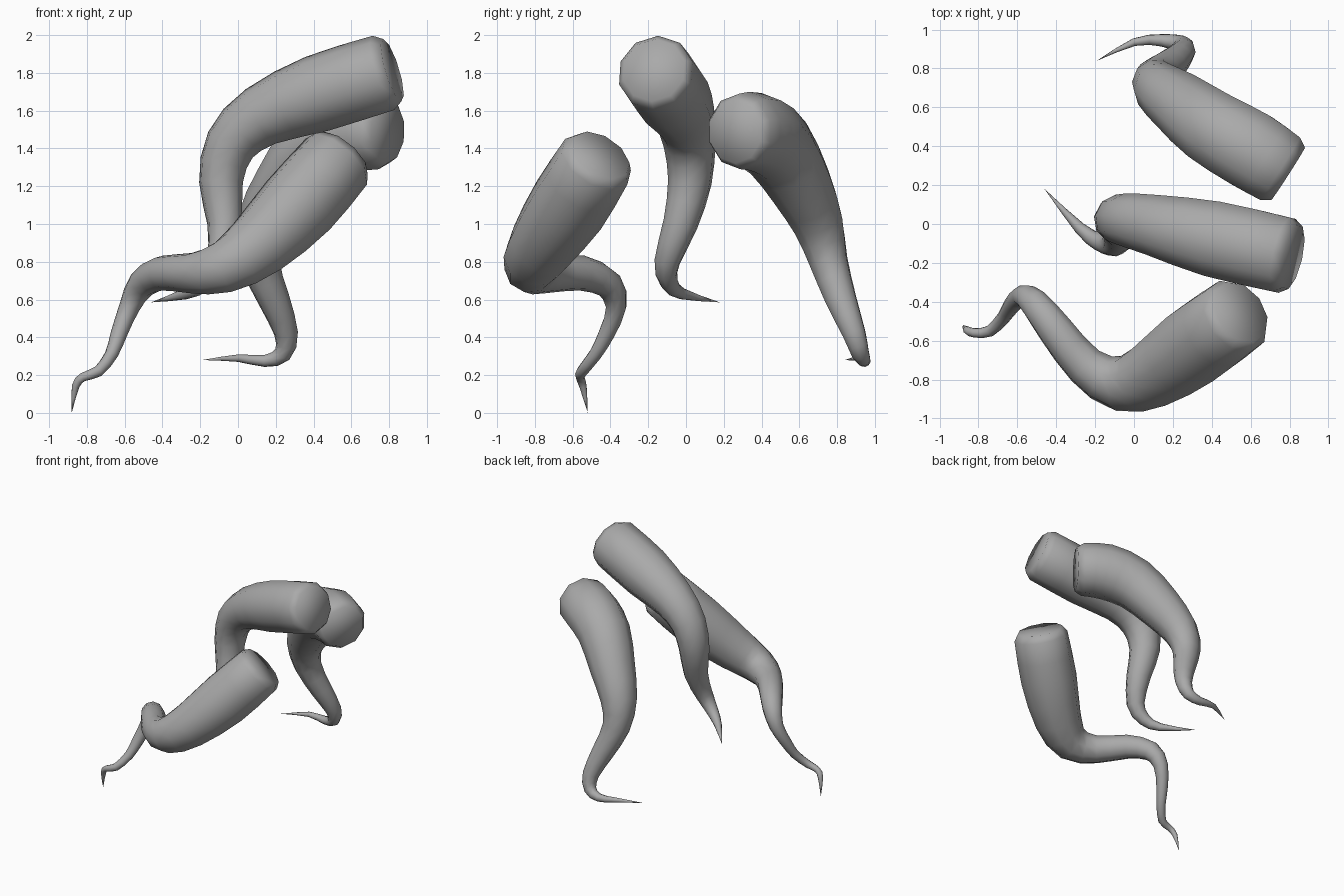
import bpy
import bmesh
import math
from mathutils import Vector

cube = bpy.data.objects.get("Cube")
if cube:
    bpy.data.objects.remove(cube, do_unlink=True)

SIDES = 10
STEPS = 2

skin = bpy.data.materials.new("plain_grey")
skin.use_nodes = True
grey = (0.4, 0.4, 0.4, 1)
skin.diffuse_color = grey
skin.node_tree.nodes["Principled BSDF"].inputs["Base Color"].default_value = grey


def smooth_path(stations):
    """Catmull-Rom through (x, y, z, radius) stations."""
    pts = [Vector(s) for s in stations]
    pts = [2 * pts[0] - pts[1]] + pts + [2 * pts[-1] - pts[-2]]
    path = []
    for a, b, c, d in zip(pts, pts[1:], pts[2:], pts[3:]):
        for i in range(STEPS):
            t = i / STEPS
            path.append(0.5 * (2 * b + (c - a) * t + (2 * a - 5 * b + 4 * c - d) * t**2
                               + (3 * b - a - 3 * c + d) * t**3))
    return path + [pts[-2]]


def tentacle(name, stations):
    path = smooth_path(stations)
    centres = [p.to_3d() for p in path]
    radii = [p.w for p in path]
    bm = bmesh.new()

    def ring(centre, u, v, r):
        angles = [math.tau * k / SIDES for k in range(SIDES)]
        return [bm.verts.new(centre + r * (math.cos(a) * u + math.sin(a) * v)) for a in angles]

    def bridge(a, b):
        for k in range(SIDES):
            n = (k + 1) % SIDES
            bm.faces.new((a[k], a[n], b[n], b[k]))

    # Body rings, carried along the path without twisting
    u = Vector((0, 0, 1))
    previous = None
    for i, centre in enumerate(centres[:-1]):
        tangent = (centres[i + 1] - centres[max(i - 1, 0)]).normalized()
        u = (u - tangent * u.dot(tangent)).normalized()
        v = tangent.cross(u)
        if previous is None:
            # Root cap with a rounded rim
            cap = ring(centre - tangent * 0.05, u, v, radii[0] * 0.84)
            bm.faces.new(cap)
            previous = cap
        current = ring(centre, u, v, radii[i])
        bridge(previous, current)
        previous = current

    # Pointed tip
    tip = bm.verts.new(centres[-1])
    for k in range(SIDES):
        bm.faces.new((previous[k], previous[(k + 1) % SIDES], tip))

    bmesh.ops.recalc_face_normals(bm, faces=bm.faces)
    for face in bm.faces:
        face.smooth = True
    mesh = bpy.data.meshes.new(name)
    bm.to_mesh(mesh)
    bm.free()
    mesh.materials.append(skin)
    bpy.context.collection.objects.link(bpy.data.objects.new(name, mesh))


# Each station is x, y, z, radius from root to tip
tentacle("middle_tentacle", [
    (.77, -.16, 1.8, .205), (.42, -.08, 1.69, .205), (.12, -.01, 1.57, .165),
    (-.04, .02, 1.42, .138), (-.09, .02, 1.22, .117), (-.07, -.03, 1, .093),
    (-.1, -.1, .8, .068), (-.18, -.09, .69, .048), (-.28, -.02, .63, .03),
    (-.46, .18, .585, 0)])

tentacle("front_tentacle", [
    (.52, -.475, 1.33, .205), (.32, -.62, 1.1, .213), (.1, -.77, .88, .178),
    (-.08, -.82, .77, .142), (-.25, -.73, .74, .107), (-.4, -.55, .74, .093),
    (-.51, -.41, .68, .077), (-.575, -.37, .56, .055), (-.63, -.42, .42, .044),
    (-.67, -.48, .31, .035), (-.74, -.55, .22, .03), (-.82, -.56, .19, .024),
    (-.86, -.545, .14, .02), (-.88, -.52, 0, 0)])

tentacle("back_tentacle", [
    (.75, .285, 1.49, .2), (.6, .38, 1.485, .212), (.41, .49, 1.4, .2),
    (.25, .61, 1.2, .172), (.13, .7, 1, .138), (.115, .755, .8, .105),
    (.19, .82, .6, .085), (.255, .89, .42, .063), (.235, .925, .31, .047),
    (.14, .945, .275, .032), (0, .935, .29, .02), (-.19, .84, .28, 0)])
